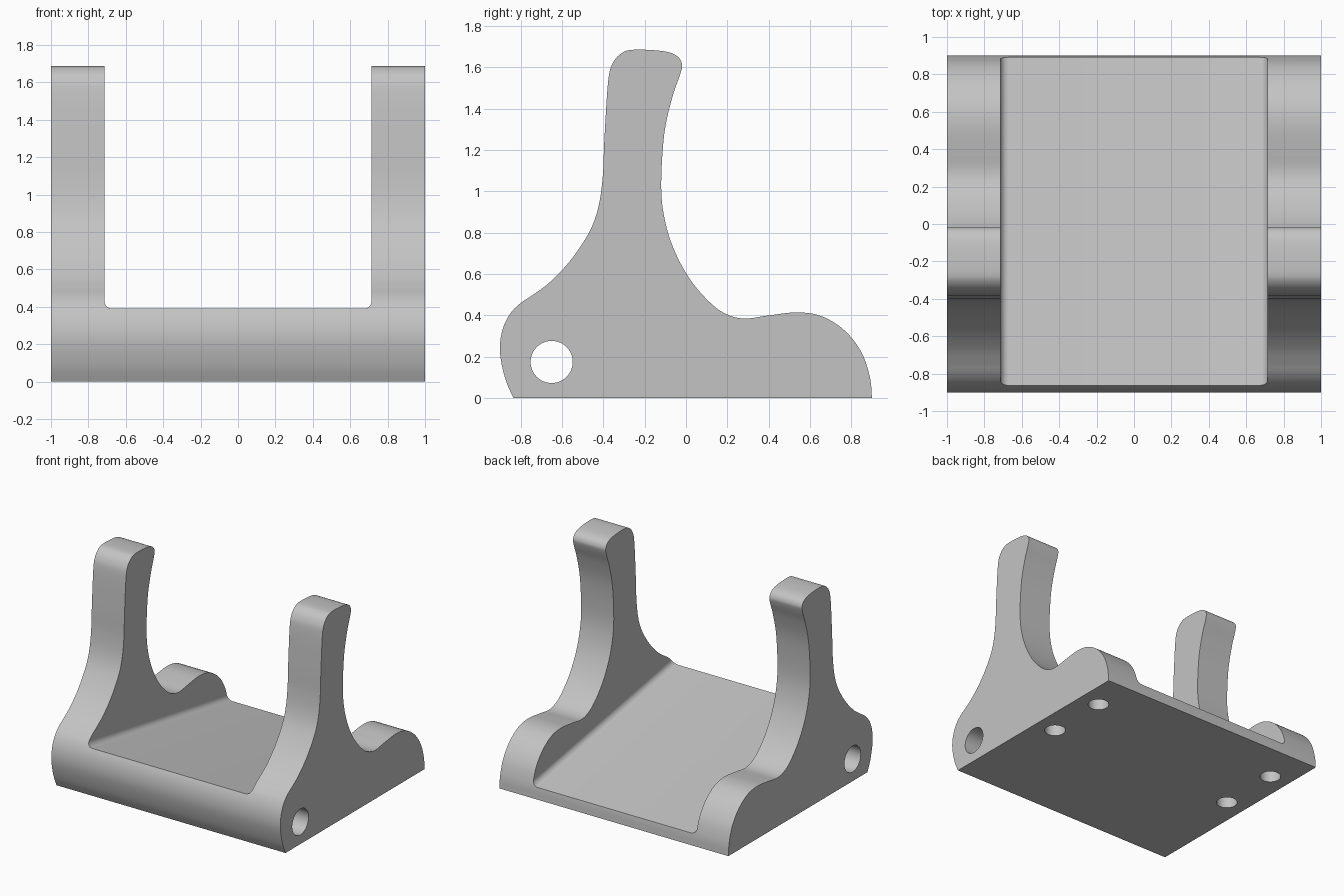
import bpy
import bmesh
import math
from mathutils import Vector

default_cube = bpy.data.objects.get("Cube")
if default_cube:
    bpy.data.objects.remove(default_cube, do_unlink=True)

grey = bpy.data.materials.new("plain grey")
grey.use_nodes = True
grey.diffuse_color = (0.55, 0.55, 0.55, 1)
grey.node_tree.nodes["Principled BSDF"].inputs["Base Color"].default_value = grey.diffuse_color


def smooth_outline(points, steps=5):
    """Open Catmull-Rom curve through the points, as a list of 2D vectors."""
    pts = [Vector(p) for p in points]
    pts = [2 * pts[0] - pts[1]] + pts + [2 * pts[-1] - pts[-2]]
    out = []
    for a, b, c, d in zip(pts, pts[1:], pts[2:], pts[3:]):
        for i in range(steps):
            t = i / steps
            out.append(b + (c - a) * t / 2
                       + (2 * a - 5 * b + 4 * c - d) * t ** 2 / 2
                       + (3 * b - a - 3 * c + d) * t ** 3 / 2)
    out.append(pts[-2])
    return out


def circle(centre, radius, sides=48):
    angles = [math.tau * i / sides for i in range(sides)]
    return [Vector((centre[0] + radius * math.cos(a), centre[1] + radius * math.sin(a)))
            for a in angles]


def prism(name, outline, start, end, place):
    """Solid between two copies of an outline; place maps (u, v, depth) to x, y, z."""
    bm = bmesh.new()
    rings = [[bm.verts.new(place(p[0], p[1], depth)) for p in outline] for depth in (start, end)]
    for ring in rings:
        bm.faces.new(ring)
    count = len(outline)
    for i in range(count):
        j = (i + 1) % count
        bm.faces.new((rings[0][i], rings[0][j], rings[1][j], rings[1][i]))
    bmesh.ops.recalc_face_normals(bm, faces=bm.faces)
    mesh = bpy.data.meshes.new(name)
    bm.to_mesh(mesh)
    bm.free()
    mesh.materials.append(grey)
    obj = bpy.data.objects.new(name, mesh)
    bpy.context.collection.objects.link(obj)
    return obj


def across(u, v, depth):
    return (depth, u, v)


def upward(u, v, depth):
    return (u, v, depth)


def sloped(u, v, depth):
    """Runs front to back while sinking towards the rear."""
    return (u, depth, v + 0.243 - 0.17 * depth)


# Side profile shared by both walls and the base, from front foot to back foot
profile = smooth_outline([
    (-.835, 0), (-.87, .08), (-.895, .18), (-.9, .26), (-.885, .34), (-.85, .41),
    (-.8, .46), (-.74, .5), (-.66, .56), (-.56, .665), (-.47, .8), (-.425, .92),
    (-.403, 1.07), (-.395, 1.25), (-.377, 1.53), (-.355, 1.62), (-.31, 1.67),
    (-.25, 1.686), (-.12, 1.68), (-.05, 1.66), (-.02, 1.62), (-.027, 1.57),
    (-.065, 1.46), (-.105, 1.28), (-.12, 1.02), (-.1, .85), (-.05, .7), (.03, .56),
    (.13, .45), (.21, .4), (.29, .385), (.4, .4), (.54, .415), (.66, .395),
    (.77, .325), (.85, .22), (.89, .1), (.9, 0)])
cradle = prism("cradle_body", profile, -1, 1, across)

# Channel between the walls, with rounded lower corners
half, radius = 0.715, 0.045
corner = [(half - radius + radius * math.sin(a), radius - radius * math.cos(a))
          for a in (math.pi / 2 * i / 8 for i in range(9))]
right_side = corner + [(half, 3)]
channel = right_side + [(-x, z) for x, z in reversed(right_side)]
cutters = [prism("channel_cutter", channel, -2, 2, sloped)]

# Pivot hole through the front, and four blind holes in the underside
cutters.append(prism("pivot_hole_cutter", circle((-.65, .175), .102), -2, 2, across))
for x in (-.83, .83):
    for y in (.08, .58):
        cutters.append(prism("mounting_hole_cutter", circle((x, y), .077), -.1, .25, upward))

bpy.ops.object.select_all(action="DESELECT")
cradle.select_set(True)
bpy.context.view_layer.objects.active = cradle
for cutter in cutters:
    cutter.hide_render = True
    cut = cradle.modifiers.new(cutter.name, "BOOLEAN")
    cut.operation = "DIFFERENCE"
    cut.solver = "EXACT"
    cut.object = cutter
    bpy.ops.object.modifier_apply(modifier=cut.name)
    bpy.data.objects.remove(cutter, do_unlink=True)

bpy.ops.object.shade_smooth_by_angle(angle=math.radians(30))
